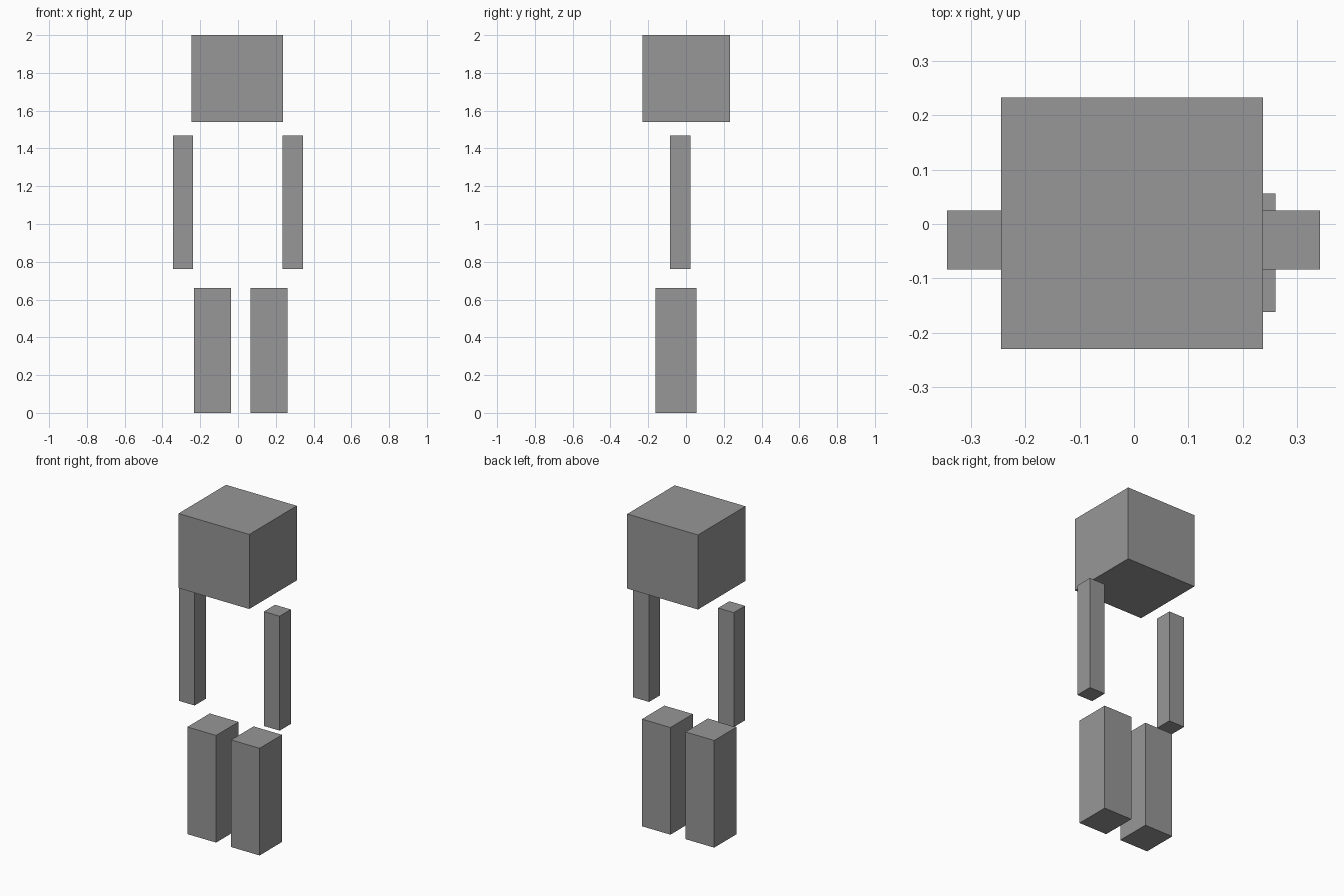
import bpy

if "Cube" in bpy.data.objects:
    bpy.data.objects.remove(bpy.data.objects["Cube"])

# One plain grey for every part
grey = bpy.data.materials.new("grey")
grey.diffuse_color = (0.31, 0.31, 0.31, 1)
grey.use_nodes = True
grey.node_tree.nodes["Principled BSDF"].inputs["Base Color"].default_value = grey.diffuse_color


def box(name, xs, ys, zs):
    """Axis-aligned block given by its extents on each axis."""
    bpy.ops.mesh.primitive_cube_add(size=1)
    ob = bpy.context.object
    ob.name = name
    for v in ob.data.vertices:
        v.co = [lo + (c + 0.5) * (hi - lo) for c, (lo, hi) in zip(v.co, (xs, ys, zs))]
    ob.data.materials.append(grey)
    return ob


# Head
box("head", (-0.245, 0.238), (-0.23, 0.233), (1.54, 2.0))

# Arms
for side, xs in (("left", (-0.344, -0.237)), ("right", (0.235, 0.343))):
    box(side + "_arm", xs, (-0.084, 0.025), (0.762, 1.468))

# Legs, set slightly off centre
for side, xs in (("left", (-0.232, -0.036)), ("right", (0.067, 0.261))):
    box(side + "_leg", xs, (-0.162, 0.056), (0.0, 0.661))
